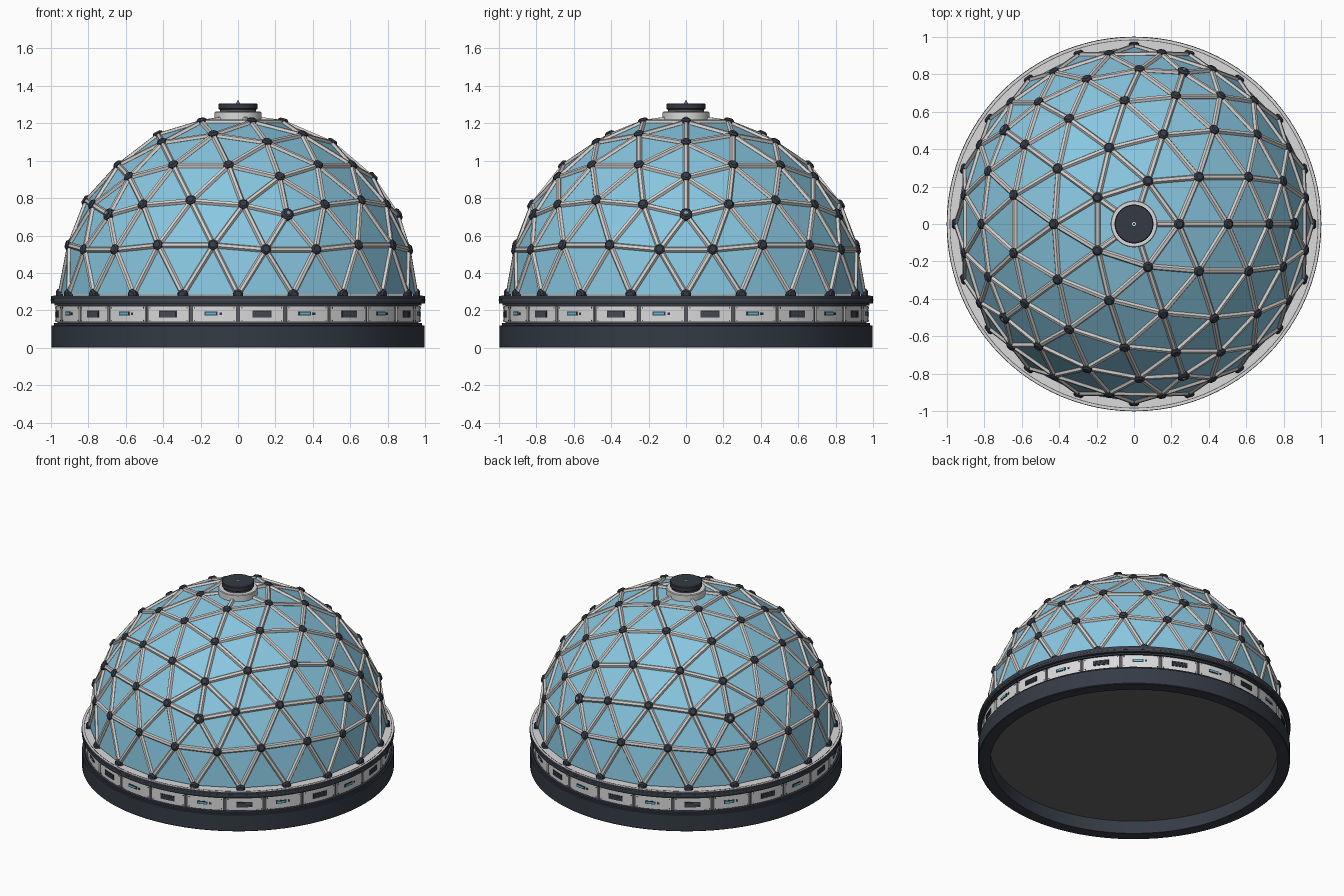
import bpy, bmesh
from math import sin, cos, pi, sqrt, radians
from mathutils import Vector, Matrix

cube = bpy.data.objects.get("Cube")
if cube:
    bpy.data.objects.remove(cube, do_unlink=True)

R = 0.95                          # dome radius
CENTRE = Vector((0, 0, 0.285))    # dome centre
FREQ = 4                          # splits per icosahedron edge


def material(name, r, g, b):
    m = bpy.data.materials.new(name)
    m.use_nodes = True
    m.diffuse_color = (r, g, b, 1)
    m.node_tree.nodes["Principled BSDF"].inputs["Base Color"].default_value = (r, g, b, 1)
    return m


GLASS = material("sky_blue_glass", 0.25, 0.57, 0.75)
STRUT = material("light_strut_metal", 0.65, 0.64, 0.62)
SLATE = material("dark_slate", 0.035, 0.043, 0.06)
PANEL = material("pale_panel", 0.7, 0.7, 0.7)
SEAM = material("seam_grey", 0.1, 0.1, 0.11)
STEEL = material("mid_steel", 0.28, 0.3, 0.33)
CYAN = material("cyan_light", 0.1, 0.55, 0.8)
FLOOR = material("floor_grey", 0.13, 0.13, 0.14)


def finish(name, bm, mat, smooth=False):
    bmesh.ops.recalc_face_normals(bm, faces=bm.faces)
    me = bpy.data.meshes.new(name)
    bm.to_mesh(me)
    bm.free()
    me.materials.append(mat)
    ob = bpy.data.objects.new(name, me)
    bpy.context.collection.objects.link(ob)
    if smooth:
        bpy.ops.object.select_all(action="DESELECT")
        ob.select_set(True)
        bpy.context.view_layer.objects.active = ob
        bpy.ops.object.shade_smooth_by_angle(angle=radians(30))


def ring(name, r0, r1, z0, z1, mat, bevel=0.0):
    """Spin a (radius, z) outline round the z axis, with optional outer chamfers."""
    b = bevel
    outline = [(r0, z0), (r1, z0), (r1, z1), (r0, z1)]
    if b:
        outline = [(r0, z0), (r1 - b, z0), (r1, z0 + b), (r1, z1 - b), (r1 - b, z1), (r0, z1)]
    bm = bmesh.new()
    verts = [bm.verts.new((r, 0, z)) for r, z in outline]
    edges = [bm.edges.new((verts[i - 1], verts[i])) for i in range(len(verts))]
    bmesh.ops.spin(bm, geom=verts + edges, cent=(0, 0, 0), axis=(0, 0, 1),
                   angle=2 * pi, steps=96, use_merge=True)
    bmesh.ops.remove_doubles(bm, verts=bm.verts, dist=1e-5)
    finish(name, bm, mat, True)


def disc(name, r, z0, z1, mat, bevel=0.0, sides=48):
    bm = bmesh.new()
    bmesh.ops.create_cone(bm, cap_ends=True, segments=sides, radius1=r, radius2=r,
                          depth=z1 - z0, matrix=Matrix.Translation((0, 0, (z0 + z1) / 2)))
    if bevel:
        rims = [e for e in bm.edges if abs(e.verts[0].co.z - e.verts[1].co.z) < 1e-6]
        bmesh.ops.bevel(bm, geom=rims, offset=bevel, segments=1, affect="EDGES")
    finish(name, bm, mat, True)


def arc_plate(bm, mid, half, z0, z1, r0, r1, steps=4):
    """Curved plate round the z axis, centred on the angle mid."""
    rows = []
    for i in range(steps + 1):
        a = mid + half * (2 * i / steps - 1)
        rows.append([bm.verts.new((r * cos(a), r * sin(a), z))
                     for r, z in ((r0, z0), (r1, z0), (r1, z1), (r0, z1))])
    for p, q in zip(rows, rows[1:]):
        for k in range(4):
            bm.faces.new((p[k - 1], p[k], q[k], q[k - 1]))
    bm.faces.new(rows[0])
    bm.faces.new(rows[-1])


# Geodesic grid: icosahedron triangles split and pushed out to the sphere
h = 1 / sqrt(5)


def belt(z, turn):
    return [Vector((2 * h * cos(a), 2 * h * sin(a), z))
            for a in (2 * pi * k / 5 + turn for k in range(5))]


upper, lower = belt(h, 0), belt(-h, pi / 5)
top = Vector((0, 0, 1))
triangles = []
for k in range(5):
    n = (k + 1) % 5
    triangles += [(top, upper[k], upper[n]), (lower[k], upper[n], upper[k]),
                  (upper[n], lower[k], lower[n])]

dome = bmesh.new()
for a, b, c in triangles:
    grid = {}
    for i in range(FREQ + 1):
        for j in range(FREQ + 1 - i):
            p = a + (b - a) * (i / FREQ) + (c - a) * (j / FREQ)
            grid[i, j] = CENTRE + p.normalized() * R
    for i, j in list(grid):
        for keys in (((i, j), (i + 1, j), (i, j + 1)),
                     ((i + 1, j), (i + 1, j + 1), (i, j + 1))):
            if all(k in grid and grid[k].z > CENTRE.z - 1e-4 for k in keys):
                dome.faces.new([dome.verts.new(grid[k]) for k in keys])
bmesh.ops.remove_doubles(dome, verts=dome.verts, dist=1e-4)
nodes = [v.co.copy() for v in dome.verts]
bars = [(e.verts[0].co.copy(), e.verts[1].co.copy()) for e in dome.edges if not e.is_boundary]
finish("dome_glass", dome, GLASS)

# Six-sided struts with one flat facing outwards
struts = bmesh.new()
for p, q in bars:
    mid, along = (p + q) / 2, (q - p).normalized()
    up = (mid - CENTRE).normalized()
    m = Matrix((up, along.cross(up), along)).transposed().to_4x4()
    m.translation = mid
    bmesh.ops.create_cone(struts, cap_ends=True, segments=6, radius1=0.0155, radius2=0.0155,
                          depth=(q - p).length, matrix=m)
finish("dome_struts", struts, STRUT)

# Hubs where the struts meet, larger and studded at the main corners
main = [CENTRE + v * R for v in [top] + upper]
hubs, studs = bmesh.new(), bmesh.new()


def radial_cone(bm, p, r1, r2, low, high):
    up = (p - CENTRE).normalized()
    turn = up.to_track_quat("Z", "Y").to_matrix().to_4x4()
    bmesh.ops.create_cone(bm, cap_ends=True, segments=10, radius1=r1, radius2=r2,
                          depth=high - low,
                          matrix=Matrix.Translation(p + up * (low + high) / 2) @ turn)


for p in nodes:
    is_main = min((p - m).length for m in main) < 0.01
    r = 0.034 if is_main else 0.028
    radial_cone(hubs, p, r, r, -0.015, 0.014)
    radial_cone(hubs, p, r, r * 0.65, 0.014, 0.023)
    if is_main:
        radial_cone(studs, p, 0.013, 0.01, 0.02, 0.027)
finish("strut_hubs", hubs, SLATE)
finish("hub_studs", studs, STEEL)

# Base drum with a recessed underside
ring("base_ring", 0.92, 0.998, 0, 0.12, SLATE, 0.004)
disc("base_floor", 0.93, 0.09, 0.11, FLOOR, sides=96)
ring("base_ledge", 0.9, 0.985, 0.115, 0.132, SLATE)
ring("band_wall", 0.9, 0.966, 0.13, 0.24, SEAM)
ring("band_top_lip", 0.9, 0.982, 0.226, 0.24, SLATE)
ring("rim_ring", 0.9, 1.0, 0.237, 0.275, SLATE)
ring("rim_groove_line", 0.9, 1.0015, 0.253, 0.257, SEAM)
ring("deck", 0.88, 0.999, 0.272, 0.2775, PANEL)
ring("deck_seam", 0.982, 0.986, 0.276, 0.2785, SEAM)

# Band of 24 wall panels, alternating vents and light slots
COUNT = 24
step = 2 * pi / COUNT
parts = {n: bmesh.new() for n in ("panels", "bolts", "vents", "louvers", "slots", "lights")}
for k in range(COUNT):
    mid = (k + 0.5) * step
    arc_plate(parts["panels"], mid, step * 0.465, 0.137, 0.223, 0.95, 0.976)
    for side in (-1, 1):
        for z in (0.146, 0.214):
            arc_plate(parts["bolts"], mid + side * step * 0.42, 0.003, z - 0.003, z + 0.003,
                      0.97, 0.978, 1)
    if k % 2 == 0:
        arc_plate(parts["vents"], mid, 0.052, 0.162, 0.198, 0.97, 0.979)
        for z in (0.17, 0.18, 0.19):
            arc_plate(parts["louvers"], mid, 0.046, z - 0.002, z + 0.002, 0.975, 0.982)
    else:
        arc_plate(parts["slots"], mid - 0.018, 0.036, 0.172, 0.193, 0.97, 0.979)
        arc_plate(parts["lights"], mid - 0.018, 0.029, 0.1775, 0.1875, 0.975, 0.981)
        arc_plate(parts["slots"], mid + 0.036, 0.007, 0.176, 0.189, 0.97, 0.979, 1)
for n, mat in (("panels", PANEL), ("bolts", SEAM), ("vents", SLATE),
               ("louvers", SEAM), ("slots", SLATE), ("lights", CYAN)):
    finish("band_" + n, parts[n], mat, n == "panels")

# Roof cap with a small beacon
disc("cap_collar", 0.125, 1.2, 1.262, PANEL, 0.004)
disc("cap_neck", 0.095, 1.26, 1.28, SEAM)
disc("cap_lid", 0.104, 1.274, 1.307, SLATE, 0.004)
disc("beacon_foot", 0.012, 1.305, 1.312, PANEL, sides=8)
disc("beacon", 0.006, 1.31, 1.322, CYAN, sides=8)
